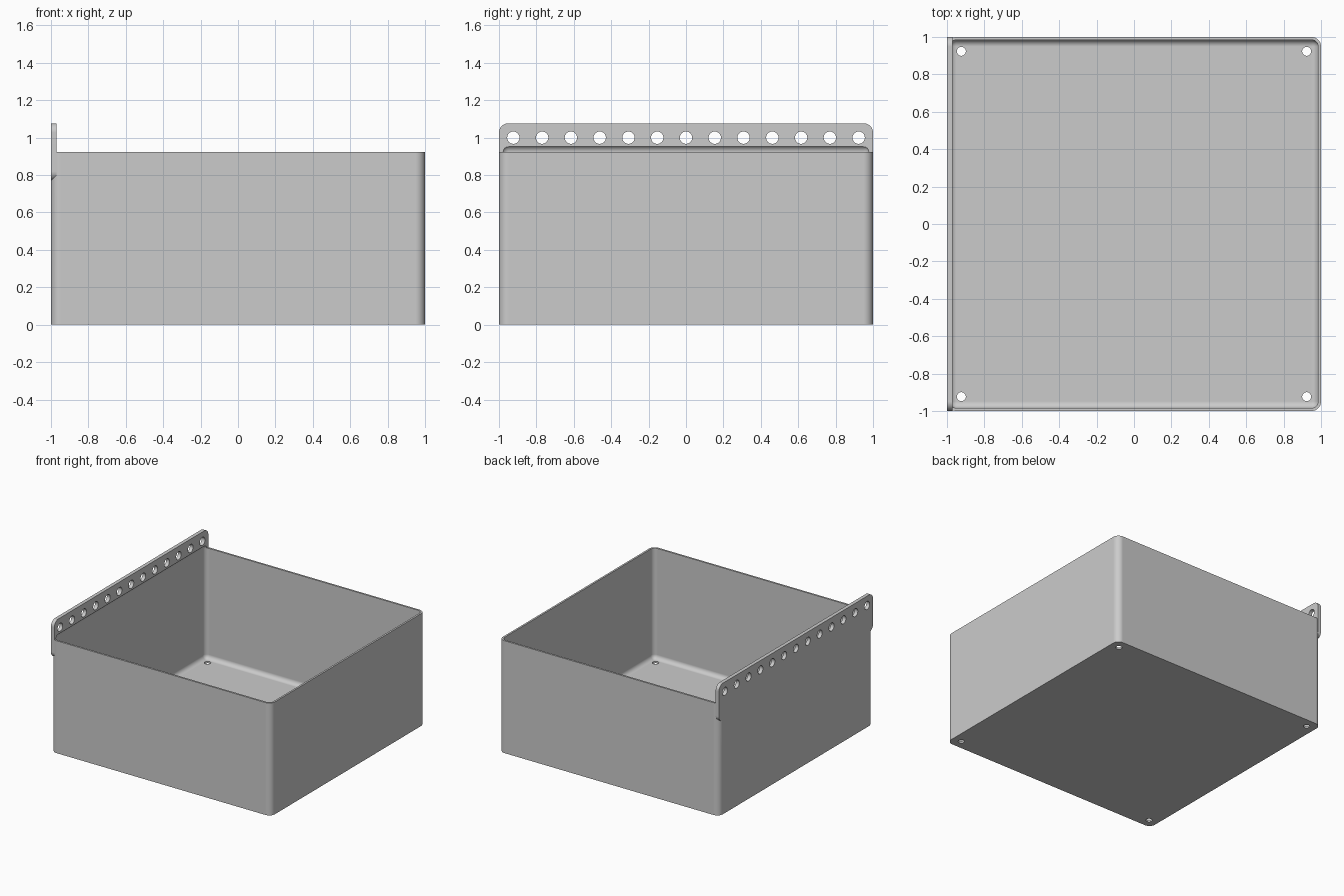
import bpy
import bmesh
from mathutils import Vector, Matrix

UNIT = 2 / 13          # hole pitch
RIM = 6 * UNIT         # height of the open rim
WALL = 0.0154
PLATE = 0.03           # thickness of the hanging plate
CORNER = 0.051
FILLET = CORNER - WALL

cube = bpy.data.objects.get("Cube")
if cube:
    bpy.data.objects.remove(cube, do_unlink=True)

grey = bpy.data.materials.new("light grey plastic")
grey.use_nodes = True
colour = (0.6, 0.6, 0.6, 1)
grey.diffuse_color = colour
grey.node_tree.nodes["Principled BSDF"].inputs["Base Color"].default_value = colour


def make_object(name, bm):
    bmesh.ops.recalc_face_normals(bm, faces=bm.faces[:])
    mesh = bpy.data.meshes.new(name)
    bm.to_mesh(mesh)
    bm.free()
    mesh.materials.append(grey)
    obj = bpy.data.objects.new(name, mesh)
    bpy.context.collection.objects.link(obj)
    return obj


def rounded_box(name, low, high, radius, axis=None):
    """Box with edges along one axis rounded, or all edges when axis is None."""
    low, high = Vector(low), Vector(high)
    size = high - low
    bm = bmesh.new()
    bmesh.ops.create_cube(bm, size=1)
    for v in bm.verts:
        v.co = Vector(c * s for c, s in zip(v.co, size)) + (low + high) / 2
    edges = [e for e in bm.edges if axis is None
             or abs((e.verts[0].co - e.verts[1].co).normalized()[axis]) > 0.9]
    bmesh.ops.bevel(bm, geom=edges, offset=radius, segments=8,
                    profile=0.5, affect='EDGES')
    return make_object(name, bm)


def add_cylinder(bm, centre, radius, depth, rotation=Matrix()):
    bmesh.ops.create_cone(bm, cap_ends=True, segments=32, radius1=radius,
                          radius2=radius, depth=depth,
                          matrix=Matrix.Translation(centre) @ rotation)


def combine(target, other, operation):
    """Apply a boolean and discard the helper."""
    mod = target.modifiers.new(operation.lower(), 'BOOLEAN')
    mod.operation, mod.solver, mod.object = operation, 'EXACT', other
    bpy.context.view_layer.objects.active = target
    bpy.ops.object.modifier_apply(modifier=mod.name)
    bpy.data.objects.remove(other, do_unlink=True)


# Box shell and its hanging plate
box = rounded_box("storage_box", (-1, -1, 0), (1, 1, RIM), CORNER, axis=2)
plate = rounded_box("hanging_plate", (-1, -1, RIM - UNIT),
                    (-1 + PLATE, 1, RIM + UNIT), 0.05, axis=0)
combine(box, plate, 'UNION')

# Cavity with filleted floor, rounding over into the plate above the rim
inner = 1 - WALL
cavity = rounded_box("cavity_cutter", (-inner, -inner, WALL),
                     (inner, inner, RIM + FILLET), FILLET)
cavity.hide_render = True
combine(box, cavity, 'DIFFERENCE')

# Row of plate holes and four floor holes
bm = bmesh.new()
sideways = Matrix.Rotation(1.5707963, 4, 'Y')
for i in range(-6, 7):
    add_cylinder(bm, (-1, i * UNIT, RIM + UNIT / 2), 0.033, 0.2, sideways)
for x in (-6, 6):
    for y in (-6, 6):
        add_cylinder(bm, (x * UNIT, y * UNIT, 0), 0.024, 0.2)
holes = make_object("hole_cutters", bm)
holes.hide_render = True
combine(box, holes, 'DIFFERENCE')

# Smooth fillets with clean flat walls
bpy.ops.object.select_all(action='DESELECT')
box.select_set(True)
bpy.context.view_layer.objects.active = box
bpy.ops.object.shade_smooth_by_angle()
weighted = box.modifiers.new("flat_walls", 'WEIGHTED_NORMAL')
weighted.keep_sharp = True
